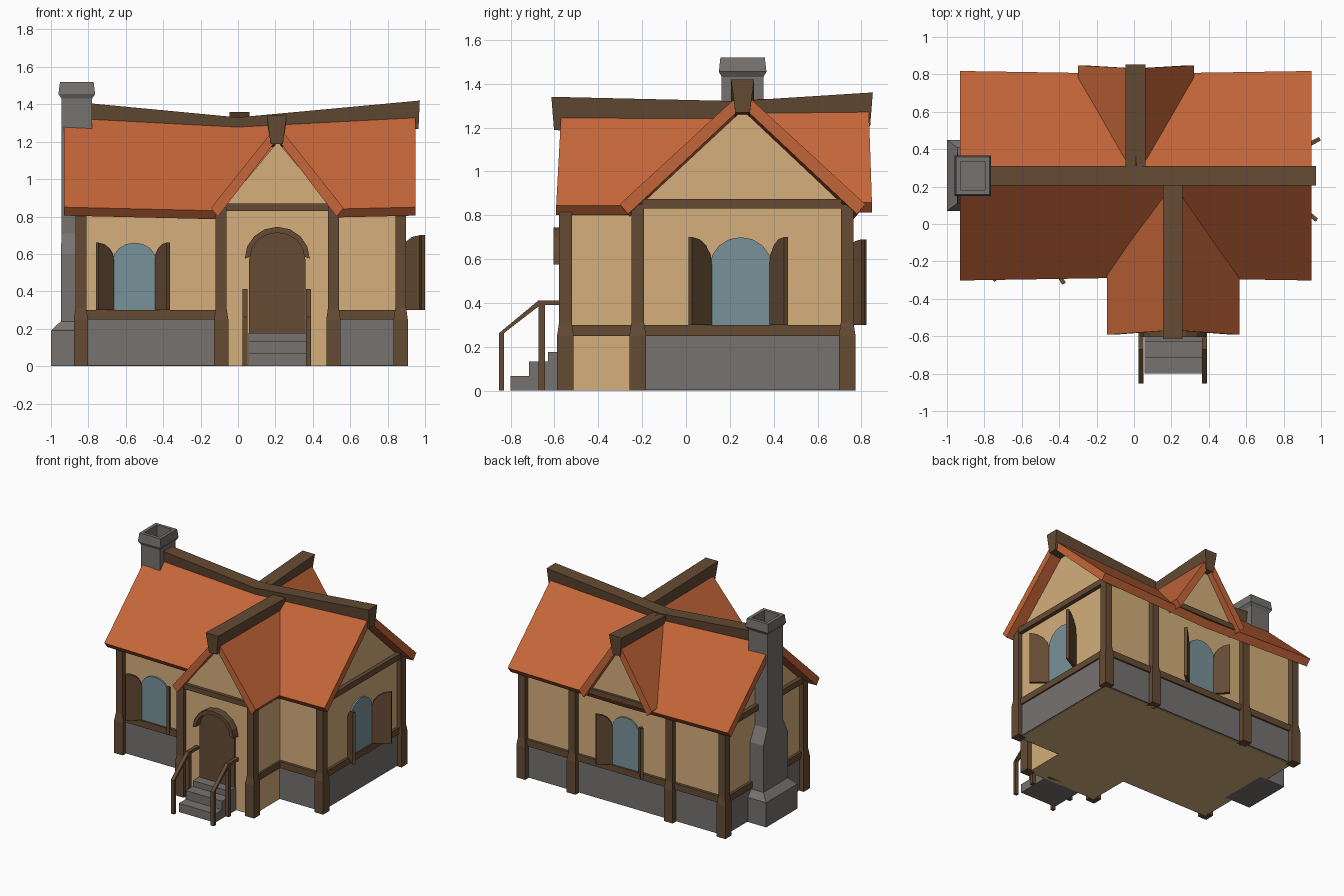
import bpy, bmesh
from math import sin, cos, pi, radians
from mathutils import Vector

if "Cube" in bpy.data.objects:
    bpy.data.objects.remove(bpy.data.objects["Cube"])


def material(name, rgb):
    m = bpy.data.materials.new(name)
    m.diffuse_color = (*rgb, 1)
    m.use_nodes = True
    m.node_tree.nodes["Principled BSDF"].inputs["Base Color"].default_value = m.diffuse_color
    return m


PLASTER = material("plaster", (0.66, 0.43, 0.20))
WOOD = material("wood", (0.13, 0.07, 0.034))
TILE = material("roof_tile", (0.55, 0.13, 0.04))
GLASS = material("glass", (0.19, 0.29, 0.32))
STONE = material("stone", (0.18, 0.17, 0.16))


def loft(name, rings, mat):
    """Join matching closed rings of points and cap both ends."""
    bm = bmesh.new()
    vs = [[bm.verts.new(p) for p in r] for r in rings]
    n = len(rings[0])
    for a, b in zip(vs, vs[1:]):
        for i in range(n):
            j = (i + 1) % n
            bm.faces.new((a[i], a[j], b[j], b[i]))
    bm.faces.new(vs[0])
    bm.faces.new(vs[-1])
    bmesh.ops.recalc_face_normals(bm, faces=bm.faces)
    me = bpy.data.meshes.new(name)
    bm.to_mesh(me)
    bm.free()
    me.materials.append(mat)
    ob = bpy.data.objects.new(name, me)
    bpy.context.collection.objects.link(ob)
    return ob


def rect(x0, x1, y0, y1, z):
    return [(x0, y0, z), (x1, y0, z), (x1, y1, z), (x0, y1, z)]


def box(name, x0, x1, y0, y1, z0, z1, mat):
    return loft(name, [rect(x0, x1, y0, y1, z0), rect(x0, x1, y0, y1, z1)], mat)


def along_x(pts, x):
    return [(x, a, z) for a, z in pts]


def along_y(pts, y):
    return [(a, y, z) for a, z in pts]


def arc(half, spring, top, n, a0=0, a1=pi):
    return [(half * cos(a0 + (a1 - a0) * i / n),
             spring + (top - spring) * sin(a0 + (a1 - a0) * i / n)) for i in range(n + 1)]


# Walls: main house, front wing, rear dormer gable
house = [(-0.215, 0), (0.725, 0), (0.725, 0.84), (0.258, 1.28), (-0.215, 0.84)]
loft("main_walls", [along_x(house, -0.835), along_x(house, 0.865)], PLASTER)
wing = [(-0.085, 0), (0.51, 0), (0.51, 0.84), (0.2125, 1.2), (-0.085, 0.84)]
loft("wing_walls", [along_y(wing, -0.545), along_y(wing, -0.05)], PLASTER)
dormer = [(-0.245, 0.84), (0.265, 0.84), (0.01, 1.24)]
loft("dormer_gable", [along_y(dormer, 0.5), along_y(dormer, 0.79)], PLASTER)

# Stone plinth and sill beams
box("foundation", -0.843, 0.873, -0.225, 0.735, 0.004, 0.26, STONE)
box("sill_beam", -0.855, 0.885, -0.238, 0.747, 0.25, 0.30, WOOD)
box("wing_sill_left", -0.1, -0.08, -0.53, -0.22, 0.25, 0.30, WOOD)
box("wing_sill_right", 0.505, 0.525, -0.53, -0.22, 0.25, 0.30, WOOD)

# Gable tie beams
for side, x in (("left", -0.845), ("right", 0.875)):
    box("tie_beam_" + side, x - 0.02, x + 0.02, -0.2, 0.71, 0.83, 0.875, WOOD)
box("tie_beam_wing", -0.07, 0.495, -0.57, -0.53, 0.83, 0.87, WOOD)
box("tie_beam_dormer", -0.25, 0.27, 0.77, 0.81, 0.835, 0.875, WOOD)

# Posts with thicker feet
for i, (x, y) in enumerate([(-0.84, -0.22), (0.87, -0.22), (-0.84, 0.735), (0.87, 0.735),
                            (-0.09, -0.55), (0.51, -0.55), (0.44, 0.735), (-0.39, 0.735)]):
    rings = [rect(x - r, x + r, y - r, y + r, z)
             for r, z in ((0.038, 0), (0.038, 0.25), (0.029, 0.31), (0.029, 0.85))]
    loft("post_%d" % (i + 1), rings, WOOD)


# Roofs: sagging inverted-V slabs
def slab(c, h, eave, peak, t):
    return [(c - h, eave), (c, peak), (c + h, eave),
            (c + h - 0.038, eave - 0.045), (c, peak - t), (c - h + 0.038, eave - 0.045)]


loft("main_roof", [along_x(slab(0.258, h, e, p, 0.07), x) for x, h, e, p in
                   ((-0.93, 0.56, 0.85, 1.365), (0.0, 0.545, 0.828, 1.32),
                    (0.95, 0.56, 0.85, 1.365))], TILE)


def cross_roof(name, pts, ends):
    rings = []
    for eave_y, peak_y in ends:
        rings.append([(x, peak_y if i in (1, 4) else eave_y, z)
                      for i, (x, z) in enumerate(pts)])
    loft(name, rings, TILE)


cross_roof("wing_roof", slab(0.21, 0.355, 0.845, 1.29, 0.075), ((-0.592, -0.568), (-0.2, 0.25)))
cross_roof("dormer_roof", slab(0.01, 0.31, 0.858, 1.33, 0.09), ((0.848, 0.832), (0.69, 0.27)))


# Ridge beams
def ridge(c, top):
    return [(c - 0.053, top), (c + 0.053, top), (c + 0.033, top - 0.152), (c - 0.033, top - 0.152)]


def slant(ring, push):
    """Tip the beam end so the top overhangs."""
    return [(p[0] + (push[0] if i < 2 else 0), p[1] + (push[1] if i < 2 else 0), p[2])
            for i, p in enumerate(ring)]


loft("main_ridge_beam", [along_x(ridge(0.258, 1.405), -0.79), along_x(ridge(0.258, 1.33), 0.0),
                         slant(along_x(ridge(0.258, 1.42), 0.965), (0.007, 0))], WOOD)
loft("wing_ridge_beam", [slant(along_y(ridge(0.207, 1.34), -0.602), (0, -0.012)),
                         along_y(ridge(0.207, 1.32), 0.25)], WOOD)
loft("dormer_ridge_beam", [slant(along_y(ridge(0.008, 1.36), 0.84), (0, 0.012)),
                           along_y(ridge(0.008, 1.322), 0.25)], WOOD)

# Chimney with stepped base and hollow flared cap
loft("chimney", [rect(*r) for r in (
    (-1.0, -0.78, 0.07, 0.45, 0), (-1.0, -0.78, 0.07, 0.45, 0.19),
    (-0.947, -0.78, 0.11, 0.41, 0.24), (-0.947, -0.78, 0.11, 0.41, 0.6),
    (-0.943, -0.78, 0.163, 0.353, 0.71), (-0.943, -0.78, 0.163, 0.353, 1.43),
    (-0.96, -0.764, 0.15, 0.367, 1.455), (-0.952, -0.772, 0.157, 0.359, 1.52),
    (-0.927, -0.797, 0.182, 0.334, 1.52), (-0.927, -0.797, 0.182, 0.334, 1.4))], STONE)


# Arched windows with open half-arch shutters
def window(name, x, y, u, n, half, z0, spring, top, angles):
    c, u, n, up = Vector((x, y, 0)), Vector(u), Vector(n), Vector((0, 0, 1))

    def place(pts, origin, a, b, d):
        return [origin + a * p + up * z + b * d for p, z in pts]

    pane = [(-half, z0), (half, z0)] + arc(half, spring, top, 8)
    loft(name + "_pane", [place(pane, c, u, n, -0.02), place(pane, c, u, n, 0.012)], GLASS)
    leaf = [(half, z0), (0, z0)] + [(half - p, z) for p, z in arc(half, spring, top, 4, 0, pi / 2)]
    for side, s, ang in (("left", -1, angles[0]), ("right", 1, angles[1])):
        t = radians(ang)
        out = u * s * cos(t) + n * sin(t)
        thick = n * cos(t) - u * s * sin(t)
        hinge = c + u * s * half + n * 0.005
        loft(name + "_shutter_" + side, [place(leaf, hinge, out, thick, -0.011),
                                         place(leaf, hinge, out, thick, 0.011)], WOOD)


window("front_window", -0.553, -0.215, (1, 0, 0), (0, -1, 0), 0.117, 0.3, 0.56, 0.66, (45, 58))
window("side_window", 0.865, 0.25, (0, 1, 0), (1, 0, 0), 0.14, 0.3, 0.57, 0.7, (50, 62))
window("rear_window", 0.0, 0.725, (-1, 0, 0), (0, 1, 0), 0.117, 0.3, 0.58, 0.69, (42, 48))

# Arched door and its hood
door = [(0.06, 0), (0.36, 0)] + [(p + 0.21, z) for p, z in arc(0.15, 0.57, 0.72, 8)]
loft("door", [along_y(door, -0.5), along_y(door, -0.555)], WOOD)
hood = ([(p + 0.21, z) for p, z in arc(0.174, 0.575, 0.745, 8)]
        + [(p + 0.21, z) for p, z in reversed(arc(0.145, 0.585, 0.713, 8))])
loft("door_hood", [along_y(hood, -0.54), along_y(hood, -0.605)], WOOD)

# Entrance steps and handrails
for i, (y, z) in enumerate(((-0.80, 0.067), (-0.715, 0.133), (-0.63, 0.177))):
    box("step_%d" % (i + 1), 0.055, 0.365, y, -0.54 + i * 0.005, i * 0.003, z, STONE)
rail = [(-0.853, 0.245), (-0.853, 0.262), (-0.672, 0.412), (-0.55, 0.412),
        (-0.55, 0.39), (-0.665, 0.39)]
for side, x in (("left", 0.038), ("right", 0.377)):
    a, b = x - 0.014, x + 0.014
    loft("handrail_" + side, [along_x(rail, a), along_x(rail, b)], WOOD)
    box("rail_post_front_" + side, a, b, -0.853, -0.829, 0, 0.262, WOOD)
    box("rail_post_back_" + side, a, b, -0.672, -0.643, 0, 0.40, WOOD)
